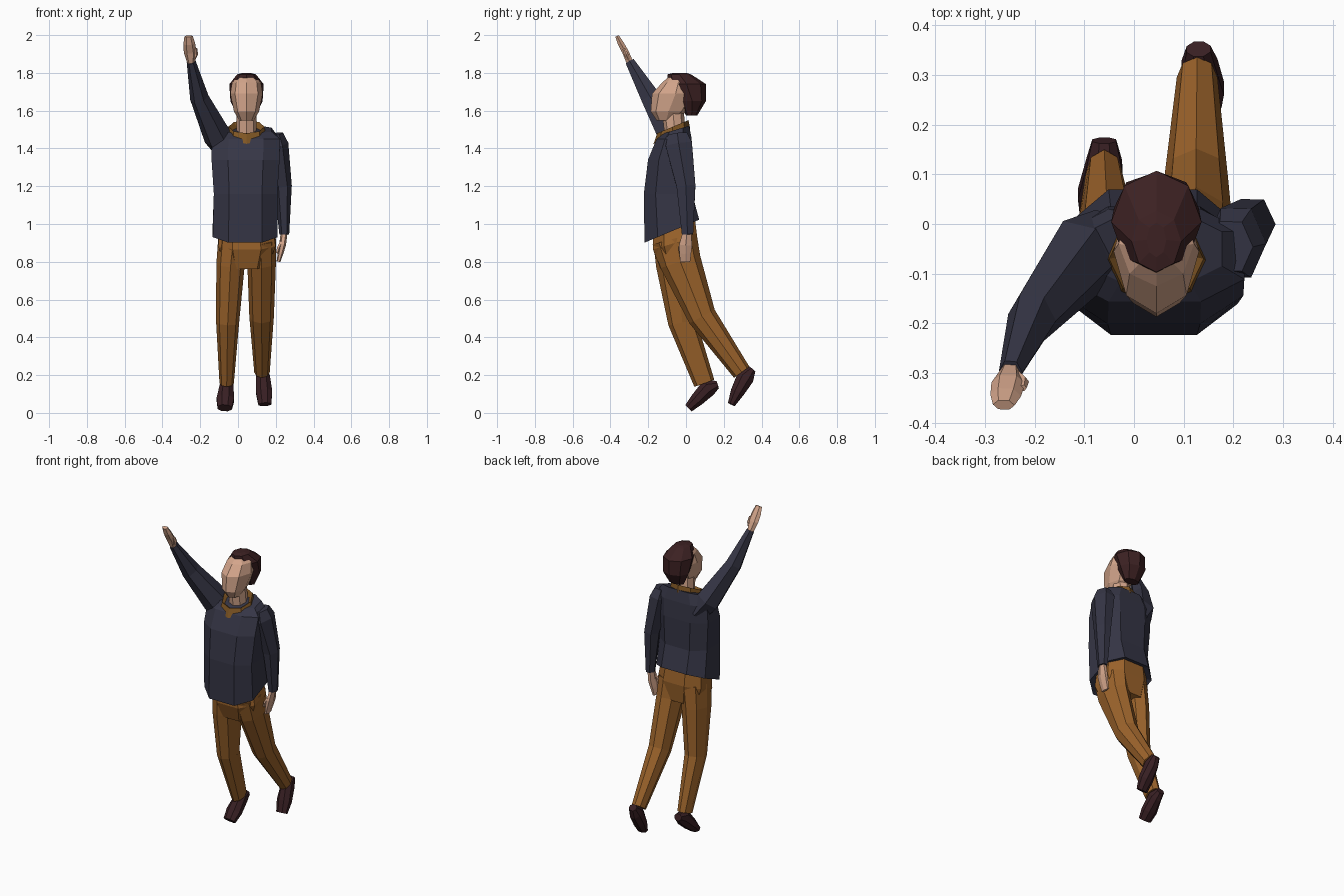
import bpy, bmesh, math
from mathutils import Vector


def material(name, rgb):
    m = bpy.data.materials.new(name)
    m.diffuse_color = (*rgb, 1)
    return m


NAVY = material("navy wool", (0.036, 0.036, 0.06))
BROWN = material("ochre cloth", (0.33, 0.125, 0.024))
COLLAR = material("dark ochre", (0.22, 0.095, 0.018))
SKIN = material("skin", (0.66, 0.38, 0.26))
HAIR = material("dark hair", (0.045, 0.015, 0.016))
SHOE = material("shoe leather", (0.04, 0.014, 0.017))


def loft(name, mat, rings, sides=8, flat_front=False, power=1.0, normals=None):
    """Skin rings (x, y, z, half width, half depth) along their path.
    normals: one vector for all rings, a list, or None for path tangents."""
    bm = bmesh.new()
    cs = [Vector(r[:3]) for r in rings]
    phase = math.pi / sides if flat_front else 0
    shape = []
    for i in range(sides):
        a = phase + 2 * math.pi * i / sides
        c, s = math.cos(a), math.sin(a)
        shape.append((math.copysign(abs(c) ** power, c), math.copysign(abs(s) ** power, s)))
    mx, my = max(p[0] for p in shape), max(p[1] for p in shape)
    loops = []
    for i, r in enumerate(rings):
        if normals is None:
            n = Vector()
            if i > 0:
                n += (cs[i] - cs[i - 1]).normalized()
            if i < len(cs) - 1:
                n += (cs[i + 1] - cs[i]).normalized()
        else:
            n = Vector(normals[i] if isinstance(normals, list) else normals)
        n.normalize()
        u = (Vector((1, 0, 0)) - n * n.x).normalized()
        v = n.cross(u)
        loops.append([bm.verts.new(cs[i] + u * r[3] * p / mx + v * r[4] * q / my)
                      for p, q in shape])
    for a, b in zip(loops, loops[1:]):
        for k in range(sides):
            j = (k + 1) % sides
            bm.faces.new((a[k], a[j], b[j], b[k]))
    bm.faces.new(loops[0][::-1])
    bm.faces.new(loops[-1])
    bmesh.ops.recalc_face_normals(bm, faces=bm.faces)
    me = bpy.data.meshes.new(name)
    bm.to_mesh(me)
    bm.free()
    me.materials.append(mat)
    ob = bpy.data.objects.new(name, me)
    bpy.context.collection.objects.link(ob)
    return ob


# Sweater body, with a hem that tucks under and rises at the back
UP = (0, 0, 1)
HEM = (0, -0.42, 1)
loft("sweater", NAVY, [
    (0.038, -0.075, 0.975, 0.145, 0.125),
    (0.038, -0.075, 0.962, 0.172, 0.157),
    (0.040, -0.095, 1.16, 0.168, 0.128),
    (0.040, -0.083, 1.34, 0.180, 0.118),
    (0.042, -0.063, 1.45, 0.180, 0.093),
    (0.042, -0.050, 1.50, 0.135, 0.070),
], flat_front=True, power=0.75, normals=[HEM, HEM, UP, UP, UP, (0, -0.3, 1)])

# Sleeves: one raised, one hanging
loft("raised_sleeve", NAVY, [
    (-0.05, -0.045, 1.39, 0.07, 0.07),
    (-0.11, -0.07, 1.465, 0.075, 0.075),
    (-0.205, -0.188, 1.67, 0.05, 0.05),
    (-0.248, -0.297, 1.86, 0.024, 0.024),
], sides=6)
loft("hanging_sleeve", NAVY, [
    (0.195, -0.045, 1.475, 0.045, 0.05),
    (0.205, -0.038, 1.42, 0.062, 0.07),
    (0.238, 0.0, 1.20, 0.047, 0.05),
    (0.245, 0.008, 0.945, 0.026, 0.03),
], sides=6)

# Hands and thumbs
loft("raised_hand", SKIN, [
    (-0.248, -0.295, 1.85, 0.020, 0.018),
    (-0.253, -0.320, 1.91, 0.034, 0.017),
    (-0.258, -0.345, 1.955, 0.031, 0.016),
    (-0.262, -0.364, 1.994, 0.022, 0.010),
], sides=6)
loft("raised_thumb", SKIN, [
    (-0.238, -0.305, 1.87, 0.012, 0.012),
    (-0.222, -0.318, 1.90, 0.011, 0.011),
    (-0.223, -0.330, 1.93, 0.007, 0.007),
], sides=5)
loft("lowered_hand", SKIN, [
    (0.245, 0.006, 0.96, 0.018, 0.022),
    (0.236, -0.002, 0.89, 0.018, 0.034),
    (0.225, -0.004, 0.845, 0.015, 0.031),
    (0.214, -0.004, 0.80, 0.010, 0.026),
], sides=6)
loft("lowered_thumb", SKIN, [
    (0.235, -0.02, 0.91, 0.011, 0.011),
    (0.215, -0.030, 0.875, 0.010, 0.010),
    (0.206, -0.030, 0.845, 0.007, 0.007),
], sides=5)

# Trousers: hips and two legs
loft("trouser_hips", BROWN, [
    (0.042, -0.065, 1.01, 0.14, 0.115),
    (0.047, -0.058, 0.90, 0.152, 0.122),
    (0.045, -0.045, 0.79, 0.115, 0.095),
], flat_front=True, power=0.8, normals=(0, -0.3, 1))
loft("forward_leg", BROWN, [
    (-0.025, -0.06, 0.92, 0.080, 0.115),
    (-0.04, -0.05, 0.78, 0.075, 0.108),
    (-0.055, -0.02, 0.48, 0.061, 0.075),
    (-0.06, 0.097, 0.157, 0.038, 0.056),
])
loft("trailing_leg", BROWN, [
    (0.12, -0.06, 0.92, 0.080, 0.120),
    (0.125, -0.03, 0.80, 0.076, 0.110),
    (0.125, 0.085, 0.51, 0.065, 0.076),
    (0.127, 0.295, 0.215, 0.041, 0.050),
])

# Shoes, toes pointing down
loft("forward_shoe", SHOE, [
    (-0.060, 0.168, 0.150, 0.024, 0.020),
    (-0.060, 0.120, 0.135, 0.036, 0.047),
    (-0.067, 0.058, 0.070, 0.046, 0.036),
    (-0.070, 0.014, 0.026, 0.038, 0.024),
], flat_front=True)
loft("trailing_shoe", SHOE, [
    (0.130, 0.352, 0.232, 0.024, 0.020),
    (0.132, 0.315, 0.190, 0.036, 0.047),
    (0.138, 0.272, 0.110, 0.043, 0.036),
    (0.142, 0.240, 0.045, 0.034, 0.020),
], flat_front=True)

# Neck and turned-up collar
loft("neck", SKIN, [
    (0.045, -0.055, 1.45, 0.055, 0.055),
    (0.045, -0.070, 1.60, 0.052, 0.058),
])
loft("collar", COLLAR, [
    (0.045, -0.075, 1.465, 0.105, 0.105),
    (0.045, -0.070, 1.515, 0.095, 0.090),
    (0.045, -0.065, 1.490, 0.070, 0.068),
], normals=(0, -0.42, 1))

# Head, tilted slightly upward
loft("head", SKIN, [
    (0.045, -0.105, 1.548, 0.038, 0.050),
    (0.045, -0.092, 1.595, 0.066, 0.095),
    (0.045, -0.055, 1.69, 0.086, 0.125),
    (0.045, -0.040, 1.75, 0.076, 0.085),
    (0.045, -0.045, 1.785, 0.040, 0.040),
], normals=UP)

# Hair cap over the crown and back of the head
loft("hair", HAIR, [
    (0.045, 0.030, 1.575, 0.050, 0.030),
    (0.045, 0.033, 1.65, 0.085, 0.072),
    (0.045, 0.004, 1.74, 0.091, 0.103),
    (0.045, -0.035, 1.792, 0.050, 0.062),
    (0.045, -0.032, 1.80, 0.020, 0.035),
], normals=UP)
